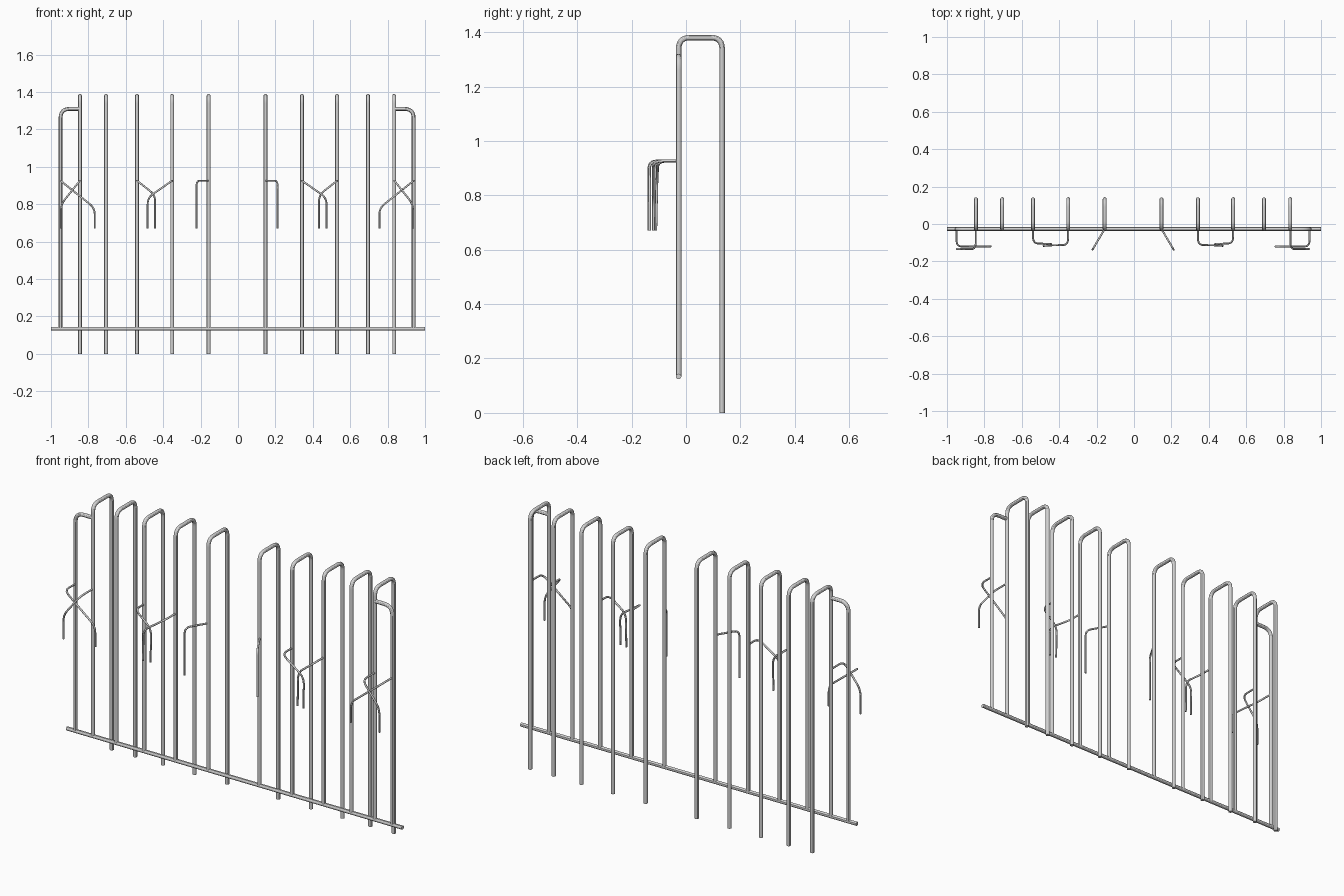
import bpy
from mathutils import Vector

cube = bpy.data.objects.get("Cube")
if cube:
    bpy.data.objects.remove(cube, do_unlink=True)

# Single light steel colour
steel = bpy.data.materials.new("light grey steel")
steel.use_nodes = True
colour = (0.64, 0.64, 0.64, 1)
steel.diffuse_color = colour
steel.node_tree.nodes["Principled BSDF"].inputs["Base Color"].default_value = colour

CENTRE = -0.005   # mirror plane of the rods
FRONT, BACK = -0.027, 0.133
TOP, BAR_Z, HOOK_Z = 1.38, 0.134, 0.926
ROD, WIRE = 0.0102, 0.005


def rounded(points, radius, steps=6):
    """Replace each inner corner of a path with a smooth bend."""
    pts = [Vector(p) for p in points]
    out = [pts[0]]
    for a, b, c in zip(pts, pts[1:], pts[2:]):
        r = min(radius, (a - b).length * 0.48, (c - b).length * 0.48)
        start = b + (a - b).normalized() * r
        end = b + (c - b).normalized() * r
        for i in range(steps + 1):
            t = i / steps
            out.append(start * (1 - t) ** 2 + b * (2 * t * (1 - t)) + end * t * t)
    return out + [pts[-1]]


def rod(name, points, thickness, bend=0.042):
    curve = bpy.data.curves.new(name, "CURVE")
    curve.dimensions = "3D"
    curve.bevel_depth = thickness
    curve.bevel_resolution = 4
    curve.use_fill_caps = True
    path = rounded(points, bend)
    spline = curve.splines.new("POLY")
    spline.points.add(len(path) - 1)
    for point, co in zip(spline.points, path):
        point.co = (*co, 1)
    obj = bpy.data.objects.new(name, curve)
    bpy.context.collection.objects.link(obj)
    bpy.ops.object.select_all(action="DESELECT")
    obj.select_set(True)
    bpy.context.view_layer.objects.active = obj
    bpy.ops.object.convert(target="MESH")
    obj = bpy.context.object
    obj.data.materials.clear()
    obj.data.materials.append(steel)
    bpy.ops.object.shade_smooth_by_angle()


# Long rail joining the feet of the front rods
rod("bottom_rail", [(-1, FRONT, BAR_Z), (1, FRONT, BAR_Z)], ROD)

# Hooks: post x, forward y, tip x, height of the last bend, lean of the tip
crossed_hooks = [
    ("outer_hook", 0.944, -0.12, 0.761, 0.78, 0.0),
    ("outer_crossing_hook", 0.841, -0.134, 0.941, 0.80, 0.0),
    ("middle_hook", 0.535, -0.103, 0.438, 0.85, -0.008),
    ("middle_crossing_hook", 0.347, -0.112, 0.478, 0.835, -0.006),
]

for side, s in (("left", 1), ("right", -1)):
    def at(x, y, z):
        return (CENTRE + s * x, y, z)

    # Tall hoops from the rail, over the top and down to the floor
    for i, x in enumerate((0.152, 0.347, 0.535, 0.70, 0.84)):
        rod(f"{side}_hoop_{i + 1}",
            [at(x, FRONT, BAR_Z), at(x, FRONT, TOP), at(x, BACK, TOP), at(x, BACK, 0)], ROD)

    # End rod bending into the outermost hoop
    rod(f"{side}_end_rod",
        [at(0.944, FRONT, BAR_Z), at(0.944, FRONT, 1.31), at(0.84, FRONT, 1.31)], ROD, 0.08)

    # Single angled hook beside the central gap
    rod(f"{side}_inner_hook",
        [at(0.152, FRONT, HOOK_Z), at(0.217, -0.137, HOOK_Z), at(0.217, -0.137, 0.671)],
        WIRE, 0.032)

    # Crossing wire hooks
    for name, x, y, tip, bend_z, lean in crossed_hooks:
        rod(f"{side}_{name}",
            [at(x, FRONT, HOOK_Z), at(x, y, HOOK_Z),
             at(tip, y + lean / 2, bend_z), at(tip, y + lean, 0.671)], WIRE, 0.035)
